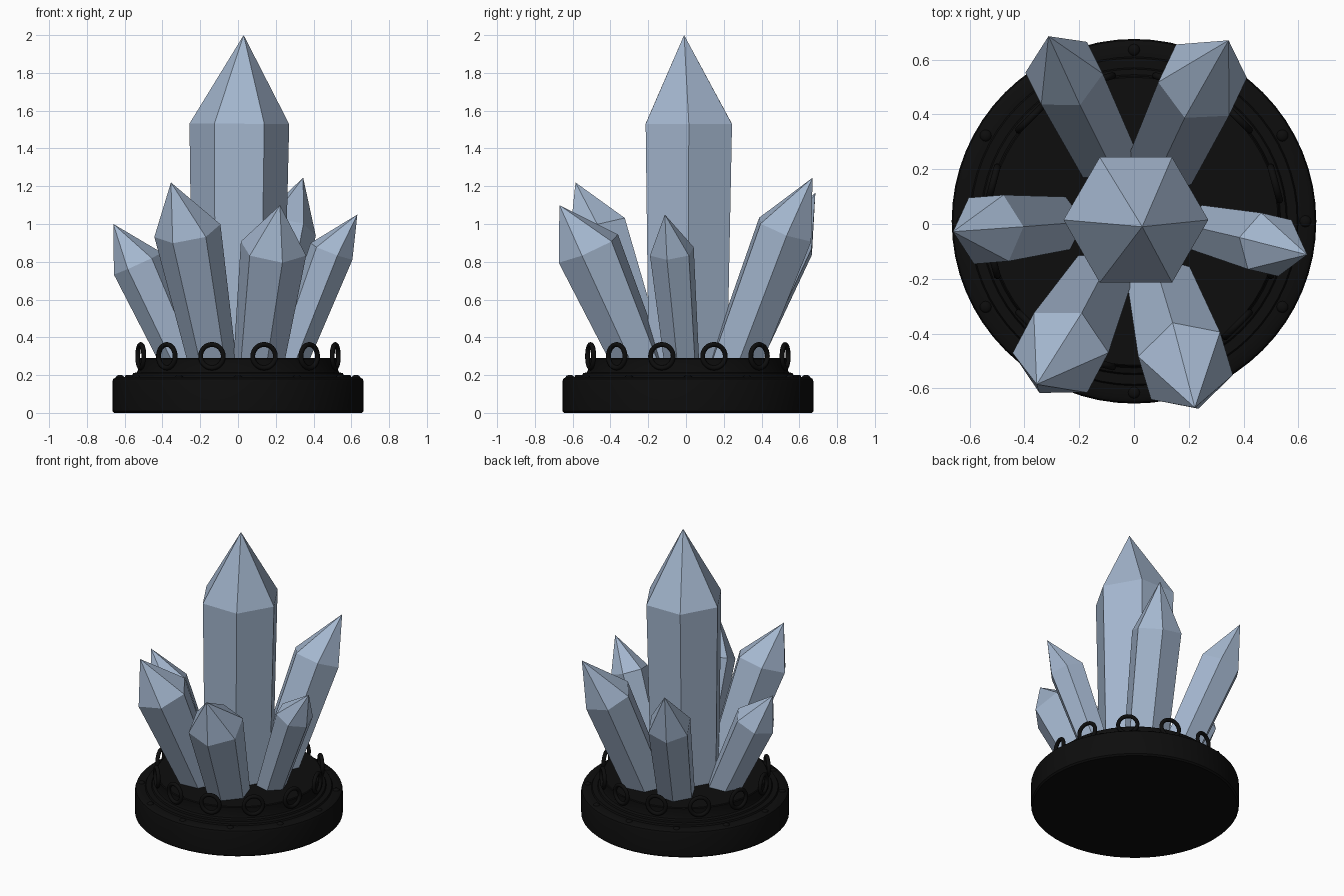
import bpy
import bmesh
from math import cos, sin, pi, tau, radians
from mathutils import Vector, Matrix

if "Cube" in bpy.data.objects:
    bpy.data.objects.remove(bpy.data.objects["Cube"], do_unlink=True)

CENTRE = Vector((0, 0.01, 0))


def material(name, rgb):
    mat = bpy.data.materials.new(name)
    mat.use_nodes = True
    mat.diffuse_color = (*rgb, 1)
    mat.node_tree.nodes["Principled BSDF"].inputs["Base Color"].default_value = (*rgb, 1)
    return mat


crystal_blue = material("crystal blue", (0.37, 0.47, 0.62))
matte_black = material("matte black", (0.004, 0.004, 0.004))


def finish(name, bm, mat, smooth=False):
    bmesh.ops.recalc_face_normals(bm, faces=bm.faces)
    mesh = bpy.data.meshes.new(name)
    bm.to_mesh(mesh)
    bm.free()
    mesh.materials.append(mat)
    obj = bpy.data.objects.new(name, mesh)
    bpy.context.collection.objects.link(obj)
    if smooth:
        bpy.ops.object.select_all(action='DESELECT')
        obj.select_set(True)
        bpy.context.view_layer.objects.active = obj
        bpy.ops.object.shade_smooth_by_angle(angle=radians(35))
    return obj


def crystal(name, foot, shoulder, tip, foot_r, shoulder_r):
    """Six-sided leaning prism with a corner toward the lean, closed by a point."""
    foot, shoulder = Vector(foot), Vector(shoulder)
    axis = (shoulder - foot).normalized()
    lean = Vector((axis.x, axis.y, 0))
    if lean.length < 0.05:
        lean = Vector((1, 0, 0))
    out = (lean - axis * lean.dot(axis)).normalized()
    side = axis.cross(out)
    bm = bmesh.new()

    def ring(c, r):
        return [bm.verts.new(c + r * (out * cos(k * tau / 6) + side * sin(k * tau / 6)))
                for k in range(6)]

    low, high = ring(foot, foot_r), ring(shoulder, shoulder_r)
    point = bm.verts.new(tip)
    bm.faces.new(low)
    for k in range(6):
        n = (k + 1) % 6
        bm.faces.new((low[k], low[n], high[n], high[k]))
        bm.faces.new((high[k], high[n], point))
    finish(name, bm, crystal_blue)


# Crystals: foot, shoulder centre, tip, foot radius, shoulder radius
crystal("centre_crystal", (0, 0.01, 0.24), (0.007, 0.015, 1.53), (0.03, -0.01, 2.0), 0.24, 0.264)
crystal("front_right_crystal", (-0.13, -0.21, 0.24), (-0.268, -0.47, 0.965),
        (-0.355, -0.585, 1.22), 0.125, 0.178)
crystal("front_left_crystal", (0.105, -0.24, 0.24), (0.188, -0.517, 0.87),
        (0.222, -0.67, 1.1), 0.135, 0.18)
crystal("left_crystal", (0.26, -0.02, 0.24), (0.495, -0.075, 0.855),
        (0.632, -0.112, 1.05), 0.095, 0.122)
crystal("back_left_crystal", (0.12, 0.25, 0.24), (0.25, 0.525, 0.97),
        (0.345, 0.67, 1.245), 0.145, 0.165)
crystal("back_right_crystal", (-0.11, 0.26, 0.24), (-0.255, 0.55, 0.9),
        (-0.312, 0.685, 1.165), 0.125, 0.145)
crystal("right_crystal", (-0.28, 0, 0.24), (-0.53, -0.02, 0.79),
        (-0.66, -0.028, 1.0), 0.11, 0.14)

# Stepped round base, spun from a profile
profile = [(0, 0), (0.655, 0), (0.665, 0.01), (0.665, 0.165), (0.66, 0.18), (0.645, 0.19),
           (0.6, 0.19), (0.595, 0.2), (0.56, 0.2), (0.555, 0.21), (0.535, 0.215),
           (0.53, 0.225), (0.53, 0.285), (0.525, 0.29), (0, 0.29)]
bm = bmesh.new()
verts = [bm.verts.new(Vector((r, 0, z)) + CENTRE) for r, z in profile]
edges = [bm.edges.new(pair) for pair in zip(verts, verts[1:])]
bmesh.ops.spin(bm, geom=verts + edges, cent=CENTRE, axis=(0, 0, 1), angle=tau, steps=64)
bmesh.ops.remove_doubles(bm, verts=bm.verts, dist=0.0005)
finish("base", bm, matte_black, True)

# Rivets on the lower step
bm = bmesh.new()
for k in range(12):
    a = k * tau / 12
    place = Matrix.Translation(CENTRE + Vector((0.625 * cos(a), 0.625 * sin(a), 0.188)))
    bmesh.ops.create_uvsphere(bm, u_segments=12, v_segments=8, radius=0.022,
                              matrix=place @ Matrix.Diagonal((1, 1, 0.6, 1)))
finish("rivets", bm, matte_black, True)

# Upright rings around the upper step, each facing outward
for k in range(12):
    a = (k + 0.5) * tau / 12
    bpy.ops.mesh.primitive_torus_add(
        major_segments=32, minor_segments=10, major_radius=0.062, minor_radius=0.013,
        location=CENTRE + Vector((0.533 * cos(a), 0.533 * sin(a), 0.3)),
        rotation=(0, pi / 2, a))
    ring_obj = bpy.context.object
    ring_obj.name = "ring_%02d" % (k + 1)
    ring_obj.data.materials.append(matte_black)
    bpy.ops.object.shade_smooth_by_angle(angle=radians(60))
